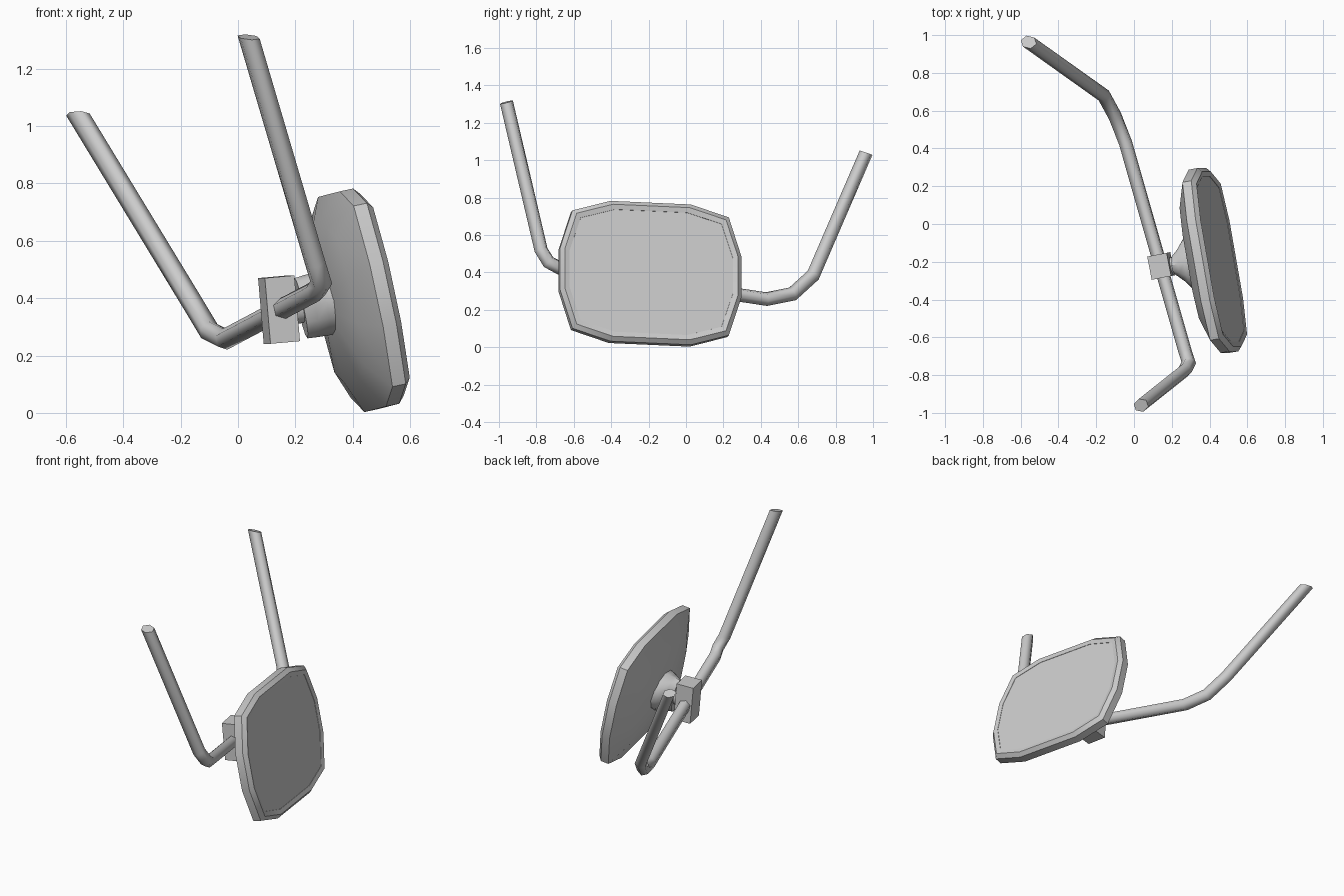
import bpy, bmesh, math
from mathutils import Vector, Matrix, Euler

if "Cube" in bpy.data.objects:
    bpy.data.objects.remove(bpy.data.objects["Cube"])

N = Vector((1, 0.185, 0.215)).normalized()   # direction the mirror faces


def finish(bm, name, angle):
    bmesh.ops.recalc_face_normals(bm, faces=bm.faces)
    me = bpy.data.meshes.new(name)
    bm.to_mesh(me)
    bm.free()
    ob = bpy.data.objects.new(name, me)
    bpy.context.collection.objects.link(ob)
    bpy.ops.object.select_all(action='DESELECT')
    ob.select_set(True)
    bpy.context.view_layer.objects.active = ob
    bpy.ops.object.shade_smooth_by_angle(angle=math.radians(angle))
    return ob


def loft(name, rings, angle, cap_start=True, cap_end=True):
    bm = bmesh.new()
    vs = [[bm.verts.new(p) for p in r] for r in rings]
    n = len(rings[0])
    for a, b in zip(vs, vs[1:]):
        for i in range(n):
            j = (i + 1) % n
            bm.faces.new((a[i], a[j], b[j], b[i]))
    if cap_start:
        bm.faces.new(vs[0])
    if cap_end:
        bm.faces.new(vs[-1])
    return finish(bm, name, angle)


def on_mirror(u, v, d):
    """Point at u (across), v (up) on the mirror plane, d behind it."""
    p = Vector((0.465 - 0.185 * u - 0.215 * (v - 0.045 * u),
                -0.185 + u, 0.402 + v - 0.045 * u))
    return p - N * d


# Mirror outline: one quadrant mirrored into a twelve-sided rounded rectangle
Q = [(0.485, 0.11), (0.418, 0.315), (0.215, 0.375)]
OUTLINE = (Q + [(-u, v) for u, v in Q[::-1]]
           + [(-u, -v) for u, v in Q] + [(u, -v) for u, v in Q[::-1]])


def outline_ring(inset, d):
    su, sv = 1 - inset / 0.485, 1 - inset / 0.375
    return [on_mirror(u * su, v * sv, d) for u, v in OUTLINE]


def scaled_ring(s, d):
    return [on_mirror(u * s, v * s, d) for u, v in OUTLINE]


# Housing: domed back, outer band and raised front rim
loft("mirror_housing", [
    scaled_ring(0.25, 0.16), scaled_ring(0.7, 0.13), scaled_ring(1, 0.07),
    outline_ring(0, 0.022), outline_ring(0.022, 0), outline_ring(0.048, 0.006),
    outline_ring(0.05, 0.016)], 40)

# Glass
loft("mirror_glass", [outline_ring(0.046, 0.02), outline_ring(0.046, 0.008)], 30)


# Flared bracket and neck behind the housing
def ellipse_ring(ru, rv, d, n=12):
    return [on_mirror(0.01 + ru * math.cos(2 * math.pi * i / n),
                      0.015 + rv * math.sin(2 * math.pi * i / n), d) for i in range(n)]


loft("mirror_bracket", [ellipse_ring(0.16, 0.112, 0.14), ellipse_ring(0.135, 0.11, 0.18),
                        ellipse_ring(0.09, 0.108, 0.215), ellipse_ring(0.055, 0.105, 0.25)], 40)
loft("mirror_neck", [ellipse_ring(0.045, 0.05, 0.24), ellipse_ring(0.045, 0.05, 0.31)], 40)

# Clamp block around the tube
bm = bmesh.new()
rot = Euler((0, math.radians(-5), math.radians(11))).to_matrix().to_4x4()
bmesh.ops.create_cube(bm, size=1, matrix=Matrix.Translation((0.143, -0.222, 0.36)) @ rot
                      @ Matrix.Diagonal((0.105, 0.125, 0.23, 1)))
finish(bm, "clamp_block", 30)

# Bent six-sided support tube with mitred joints
PATH = [Vector(p) for p in [
    (0.037, -0.96, 1.31), (0.27, -0.775, 0.52), (0.29, -0.735, 0.455), (0.272, -0.68, 0.425),
    (-0.045, 0.43, 0.257), (-0.10, 0.57, 0.285), (-0.16, 0.68, 0.385), (-0.558, 0.963, 1.04)]]
dirs = [(b - a).normalized() for a, b in zip(PATH, PATH[1:])]
cuts = ([Vector((0.1, -0.25, 1))] + [(a + b).normalized() for a, b in zip(dirs, dirs[1:])]
        + [Vector((0, 0.35, 1))])
side = dirs[0].orthogonal().normalized()
up = dirs[0].cross(side)
ring = [PATH[0] + 0.037 * (side * math.cos(math.pi * i / 3) + up * math.sin(math.pi * i / 3))
        for i in range(6)]
path_dirs = [dirs[0]] + dirs
rings = []
for p, d, c in zip(PATH, path_dirs, cuts):
    # slide each ring along its segment onto the next joint plane
    ring = [q + d * ((p - q).dot(c) / d.dot(c)) for q in ring]
    rings.append(ring)
loft("support_tube", rings, 62)
